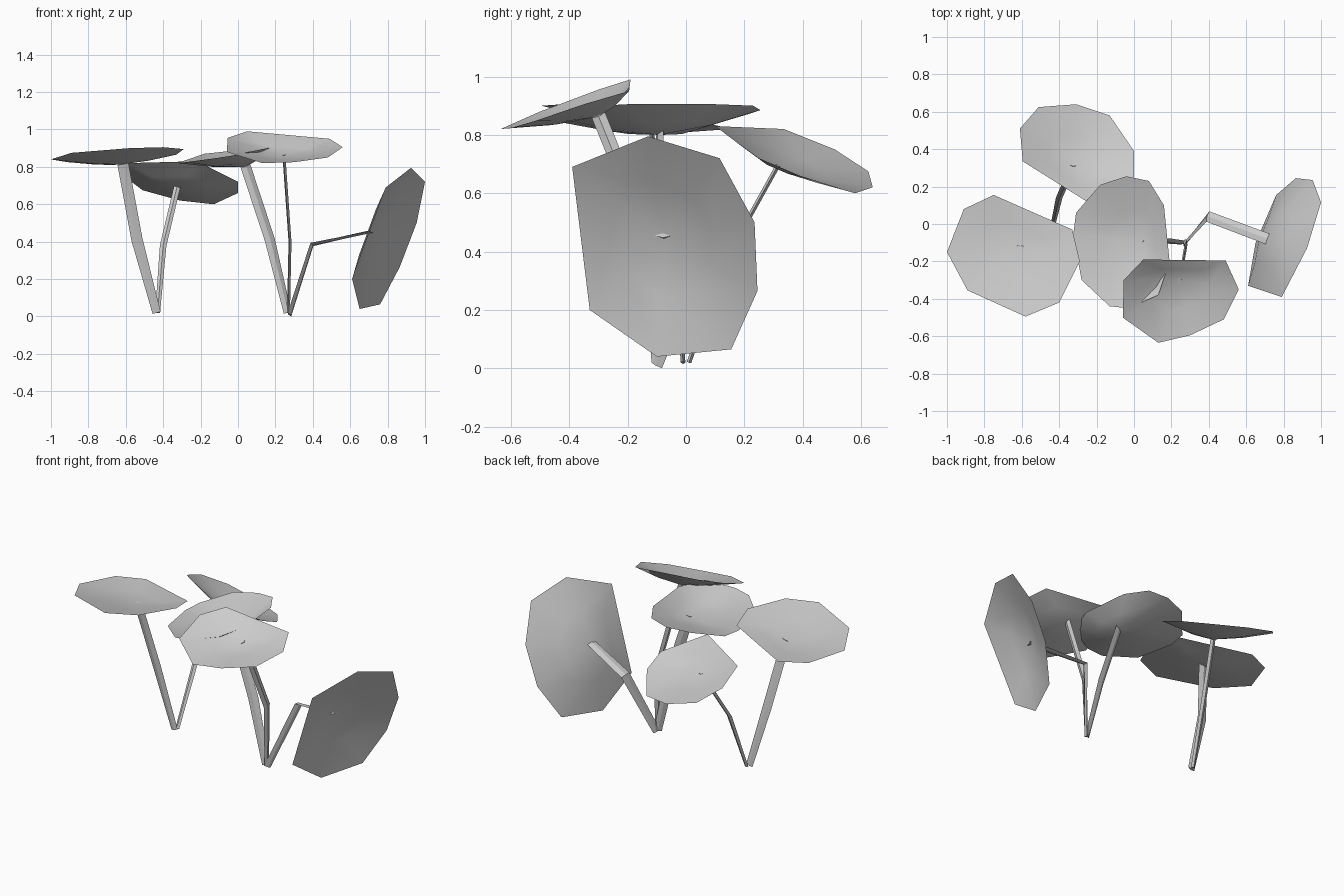
import bpy, bmesh
from mathutils import Vector

if "Cube" in bpy.data.objects:
    bpy.data.objects.remove(bpy.data.objects["Cube"])


def finish(name, bm, angle):
    bmesh.ops.recalc_face_normals(bm, faces=bm.faces[:])
    me = bpy.data.meshes.new(name)
    bm.to_mesh(me)
    bm.free()
    ob = bpy.data.objects.new(name, me)
    bpy.context.collection.objects.link(ob)
    for o in bpy.context.selected_objects:
        o.select_set(False)
    ob.select_set(True)
    bpy.context.view_layer.objects.active = ob
    bpy.ops.object.shade_smooth_by_angle(angle=angle)


def leaf(name, centre, rim):
    """Shallow dished leaf: rim polygon, inner ring and centre point."""
    bm = bmesh.new()
    c = Vector(centre)
    pts = [Vector(p) for p in rim]
    mean = sum(pts, Vector()) / len(pts)
    normal = sum(((a - mean).cross(b - mean)
                  for a, b in zip(pts, pts[1:] + pts[:1])), Vector()).normalized()
    sink = normal * (c - mean).dot(normal) * 0.12
    outer = [bm.verts.new(p) for p in pts]
    inner = [bm.verts.new(c.lerp(p, 0.5) + sink) for p in pts]
    mid = bm.verts.new(c)
    n = len(pts)
    for i in range(n):
        j = (i + 1) % n
        bm.faces.new((outer[i], outer[j], inner[j], inner[i]))
        bm.faces.new((inner[i], inner[j], mid))
    finish(name, bm, 0.8)


def stem(name, path, wide, width=0.055, thick=0.016):
    """Flattened four-sided stem that bends once."""
    bm = bmesh.new()
    pts = [Vector(p) for p in path]
    rings = []
    for i, p in enumerate(pts):
        d = (pts[min(i + 1, len(pts) - 1)] - pts[max(i - 1, 0)]).normalized()
        w = Vector(wide)
        w = (w - d * w.dot(d)).normalized()
        t = d.cross(w) * thick / 2
        w = w * width / 2 * (0.75 if i == 0 else 1)
        rings.append([bm.verts.new(p + o) for o in (w, t, -w, -t)])
    for a, b in zip(rings, rings[1:]):
        for k in range(4):
            m = (k + 1) % 4
            bm.faces.new((a[k], a[m], b[m], b[k]))
    bm.faces.new(rings[0])
    bm.faces.new(rings[-1])
    finish(name, bm, 0.3)


# leaves
leaf("left_leaf", (-.63, -.12, .812), [
    (-1, -.15, .84), (-.91, .08, .825), (-.75, .155, .82), (-.33, -.03, .865),
    (-.29, -.2, .895), (-.40, -.42, .905), (-.58, -.495, .9), (-.89, -.355, .875)])
leaf("back_leaf", (-.32, .31, .69), [
    (-.61, .51, .75), (-.51, .625, .675), (-.31, .64, .62), (-.13, .58, .6),
    (0, .39, .66), (0, .25, .72), (-.22, .1, .83), (-.595, .335, .82)])
leaf("middle_leaf", (.04, -.09, .80), [
    (-.325, -.06, .82), (-.31, .06, .825), (-.18, .21, .87), (-.04, .255, .885),
    (.08, .23, .9), (.16, .1, .905), (.19, -.2, .905), (.13, -.38, .895),
    (-.03, -.45, .86), (-.13, -.44, .845), (-.28, -.3, .825)])
leaf("front_leaf", (.245, -.3, .862), [
    (-.055, -.3, .955), (.05, -.19, .99), (.49, -.195, .95), (.56, -.35, .905),
    (.48, -.51, .85), (.3, -.595, .825), (.13, -.635, .82), (-.06, -.5, .88)])
leaf("right_leaf", (.705, -.08, .45), [
    (.79, -.39, .69), (.925, -.13, .795), (1, .115, .72), (.955, .235, .5),
    (.865, .245, .265), (.76, .155, .065), (.65, -.1, .04), (.61, -.33, .2)])

# stems, in two clumps
stem("left_stem", [(-.435, -.01, .02), (-.54, -.04, .41), (-.615, -.12, .815)], (1, 0, 0), .06)
stem("back_stem", [(-.43, .01, .02), (-.40, .14, .38), (-.325, .315, .695)], (1, 0, 0), .035)
stem("middle_stem", [(.265, -.1, .02), (.17, -.09, .41), (.04, -.09, .805)], (.92, .4, 0), .06)
stem("front_stem", [(.27, -.1, .02), (.278, -.11, .4), (.245, -.3, .867)], (.15, 1, 0), .05)
stem("right_stem", [(.275, -.1, .01), (.395, .04, .385), (.715, -.08, .455)], (.5, .85, 0), .06)
